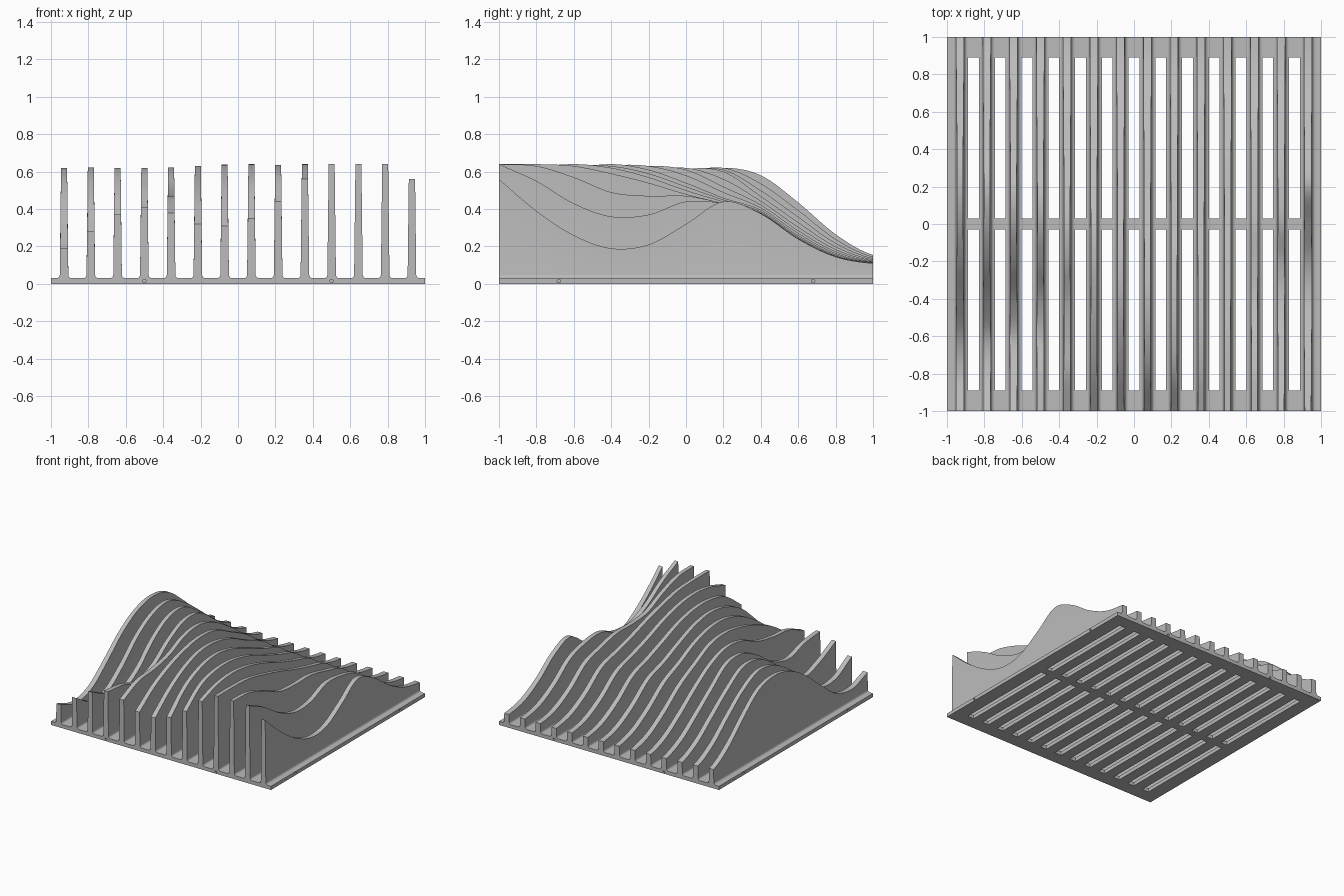
import bpy
import bmesh
import math
from mathutils import Vector

default_cube = bpy.data.objects.get("Cube")
if default_cube:
    bpy.data.objects.remove(default_cube, do_unlink=True)

grey = bpy.data.materials.new("plain_grey")
grey.use_nodes = True
colour = (0.5, 0.5, 0.5, 1)
grey.diffuse_color = colour
grey.node_tree.nodes["Principled BSDF"].inputs["Base Color"].default_value = colour

FIN_COUNT = 14
PLATE_TOP = 0.03
PITCH = 1.86 / (FIN_COUNT - 1)
STATION_STEP = 0.2
SAMPLES = 80

# Wave heights in hundredths, front to middle, one row per fin from -x to +x
FRONT_WAVES = """
19 13 17 31 47 58 62
28 18 18 31 48 59 62
37 28 23 32 49 60 61
41 39 34 39 52 61 60
38 46 48 52 60 62 56
32 45 54 60 63 61 52
31 46 57 63 63 58 49
35 52 61 64 61 54 46
44 58 63 63 59 52 45
56 62 64 62 57 50 44
64 64 63 59 54 48 43
64 63 57 49 47 47 43
64 55 43 36 37 44 43
56 39 26 19 21 32 44
""".split()
# Rear slope: lowest and highest fin, the others blend between them
REAR_LOW = (0.375, 0.24, 0.145, 0.11)
REAR_HIGH = (0.58, 0.435, 0.265, 0.155)


def fin_x(index):
    return (index - (FIN_COUNT - 1) / 2) * PITCH


def wave_heights(index):
    columns = len(FRONT_WAVES) // FIN_COUNT
    row = FRONT_WAVES[index * columns:(index + 1) * columns]
    blend = (1 - index / (FIN_COUNT - 1)) ** 3
    rear = [low + (high - low) * blend for low, high in zip(REAR_LOW, REAR_HIGH)]
    return [int(h) / 100 for h in row] + rear


def smooth_height(heights, y):
    """Catmull-Rom curve through evenly spaced stations."""
    last = len(heights) - 1
    place = (y + 1) / STATION_STEP
    i = min(int(place), last - 1)
    t = place - i
    b, c = heights[i], heights[i + 1]
    a = heights[i - 1] if i > 0 else 2 * b - c
    d = heights[i + 2] if i + 2 <= last else c
    z = b + (c - a) * t / 2 + (a - 2.5 * b + 2 * c - d / 2) * t ** 2
    return min(z + (1.5 * (b - c) + (d - a) / 2) * t ** 3, 0.642)


def fin_section(top):
    """Half section: flared foot, then a drafted side up to the top."""
    radius, foot = 0.018, 0.023
    half = [(foot + radius, PLATE_TOP - 0.001)]
    for step in range(6):
        angle = math.radians(step * 18)
        half.append((foot + radius * (1 - math.sin(angle)),
                     PLATE_TOP + radius * (1 - math.cos(angle))))
    half.append((foot - 0.011 * top, top))
    return half + [(-x, z) for x, z in reversed(half)]


def finish(bm, name):
    bmesh.ops.recalc_face_normals(bm, faces=bm.faces)
    mesh = bpy.data.meshes.new(name)
    bm.to_mesh(mesh)
    bm.free()
    mesh.materials.append(grey)
    obj = bpy.data.objects.new(name, mesh)
    bpy.context.collection.objects.link(obj)
    return obj


def select_only(obj):
    bpy.ops.object.select_all(action='DESELECT')
    obj.select_set(True)
    bpy.context.view_layer.objects.active = obj


def add_box(bm, centre, size):
    made = bmesh.ops.create_cube(bm, size=1)["verts"]
    for v in made:
        v.co = Vector(c * s for c, s in zip(v.co, size)) + Vector(centre)


def add_pin(bm, centre, axis):
    made = bmesh.ops.create_cone(bm, cap_ends=True, segments=16,
                                 radius1=0.009, radius2=0.009, depth=0.06)["verts"]
    turn = Vector((0, 0, 1)).rotation_difference(Vector(axis))
    for v in made:
        v.co = turn @ v.co + Vector(centre)


# Wavy fins lofted from front to back
for index in range(FIN_COUNT):
    heights = wave_heights(index)
    bm = bmesh.new()
    rings = []
    for s in range(SAMPLES + 1):
        y = -1 + 2 * s / SAMPLES
        section = fin_section(smooth_height(heights, y))
        rings.append([bm.verts.new((fin_x(index) + x, y, z)) for x, z in section])
    count = len(rings[0])
    for r0, r1 in zip(rings, rings[1:]):
        for j in range(count):
            k = (j + 1) % count
            bm.faces.new((r0[j], r0[k], r1[k], r1[j]))
    bm.faces.new(rings[0])
    bm.faces.new(rings[-1])
    fin = finish(bm, f"wave_fin_{index + 1}")
    select_only(fin)
    bpy.ops.object.shade_smooth_by_angle(angle=math.radians(30))

# Base plate
bm = bmesh.new()
add_box(bm, (0, 0, PLATE_TOP / 2), (2, 2, PLATE_TOP))
plate = finish(bm, "base_plate")

# Slots between the fins and small pin holes in the plate edges
bm = bmesh.new()
for side in (-1, 1):
    for index in range(FIN_COUNT - 1):
        add_box(bm, (fin_x(index) + PITCH / 2, side * 0.46, PLATE_TOP / 2),
                (0.058, 0.86, 0.1))
    for end in (-1, 1):
        add_pin(bm, (side, end * 0.68, PLATE_TOP / 2), (1, 0, 0))
        add_pin(bm, (side * 0.5, end, PLATE_TOP / 2), (0, 1, 0))
cutter = finish(bm, "slot_cutter")
cutter.hide_render = True

cut = plate.modifiers.new("slots", 'BOOLEAN')
cut.operation = 'DIFFERENCE'
cut.solver = 'EXACT'
cut.object = cutter
select_only(plate)
bpy.ops.object.modifier_apply(modifier=cut.name)
bpy.data.objects.remove(cutter, do_unlink=True)
